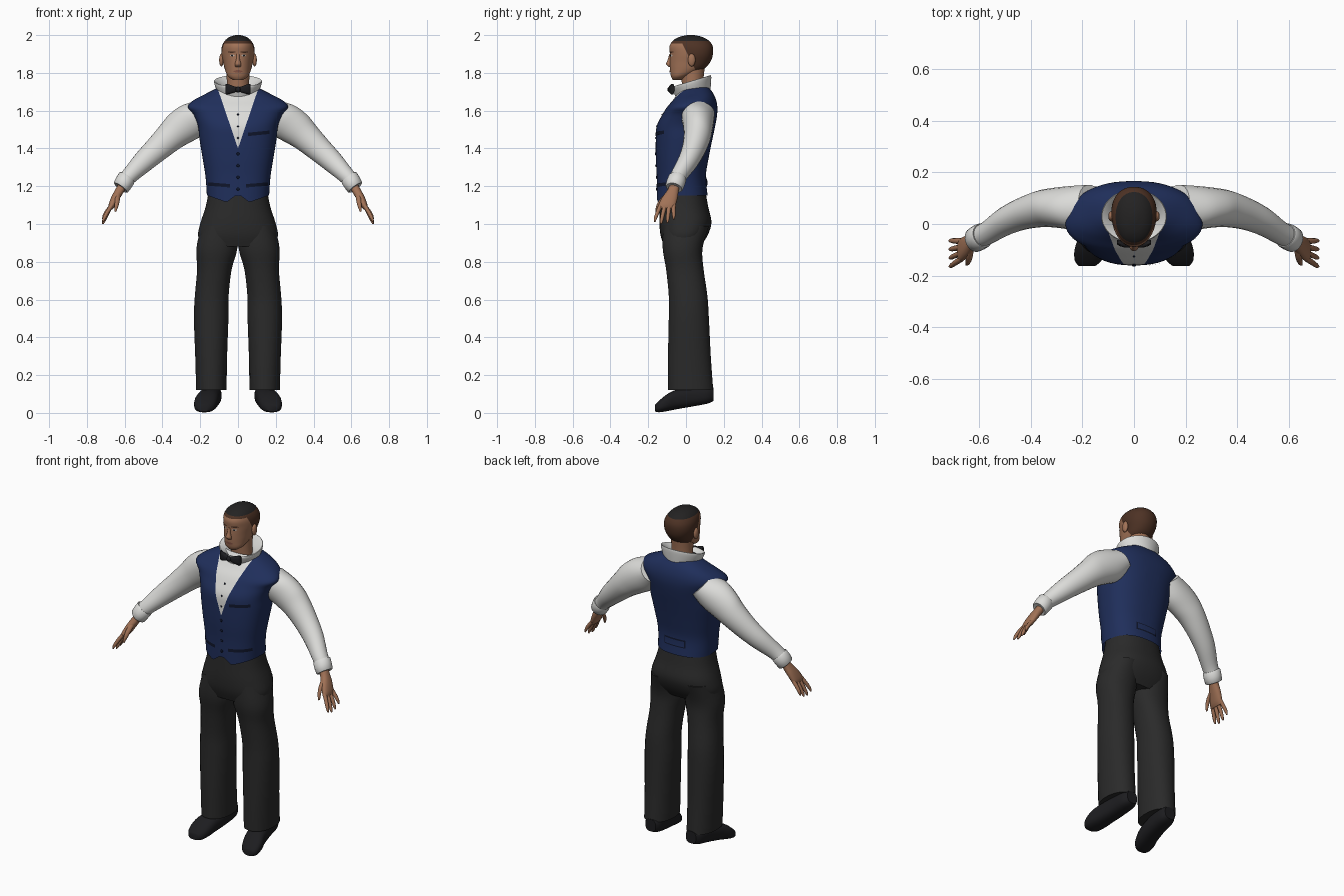
import bpy, bmesh, math
from mathutils import Vector
from mathutils.bvhtree import BVHTree

cube = bpy.data.objects.get("Cube")
if cube:
    bpy.data.objects.remove(cube, do_unlink=True)


def material(name, r, g, b):
    m = bpy.data.materials.new(name)
    m.use_nodes = True
    m.diffuse_color = (r, g, b, 1)
    shader = next(n for n in m.node_tree.nodes if n.type == 'BSDF_PRINCIPLED')
    shader.inputs["Base Color"].default_value = (r, g, b, 1)
    shader.inputs["Roughness"].default_value = .8
    return m


SKIN = material("skin", .36, .17, .095)
LIP = material("lip", .24, .09, .06)
BROWN = material("brown_hair", .075, .032, .018)
BLACK_HAIR = material("black_hair", .017, .016, .016)
WHITE = material("white_cloth", .72, .72, .7)
NAVY = material("navy_cloth", .014, .028, .105)
TRIM = material("dark_navy_trim", .005, .008, .025)
CHARCOAL = material("charcoal_cloth", .023, .023, .023)
BLACK = material("black_leather", .012, .012, .014)
EYE = material("eye_white", .5, .46, .42)

X, Y, Z = Vector((1, 0, 0)), Vector((0, 1, 0)), Vector((0, 0, 1))


def finish(name, bm, mats, angle=50):
    """Turn a bmesh into a smooth shaded object with sharp creases."""
    bmesh.ops.recalc_face_normals(bm, faces=bm.faces)
    mesh = bpy.data.meshes.new(name)
    bm.to_mesh(mesh)
    bm.free()
    for m in mats:
        mesh.materials.append(m)
    for p in mesh.polygons:
        p.use_smooth = True
    mesh.set_sharp_from_angle(angle=math.radians(angle))
    obj = bpy.data.objects.new(name, mesh)
    bpy.context.collection.objects.link(obj)
    return obj


def spline(a, b, c, d, t):
    return b + .5 * t * (c - a + t * (2*a - 5*b + 4*c - d + t * (3*(b - c) + d - a)))


def loft(rows, u=X, v=Y, sides=24, steps=4, power=2, caps=True, flip=1):
    """Skin rows of (x, y, z, u radius, v radius, taper) with smooth sections."""
    rows = [tuple(r) + (0,) * (6 - len(r)) for r in rows]
    last = len(rows) - 1
    path = []
    for i in range(last):
        four = [rows[max(0, min(last, i + k))] for k in (-1, 0, 1, 2)]
        path += [[spline(*p, s / steps) for p in zip(*four)] for s in range(steps)]
    path.append(rows[-1])
    bm = bmesh.new()
    rings = []
    for x, y, z, ru, rv, taper in path:
        ring = []
        for k in range(sides):
            a = math.tau * (k + .5) / sides
            c, s = [math.copysign(abs(w) ** (2 / power), w) for w in (math.cos(a), math.sin(a))]
            p = Vector((x, y, z)) + u * (ru * c * (1 - taper * s)) + v * (rv * s)
            ring.append(bm.verts.new((p.x * flip, p.y, p.z)))
        rings.append(ring)
    for a, b in zip(rings, rings[1:]):
        for k in range(sides):
            n = (k + 1) % sides
            bm.faces.new((a[k], a[n], b[n], b[k]))
    if caps:
        bm.faces.new(rings[0])
        bm.faces.new(rings[-1])
    return bm


def cut(bm, point, normal):
    bmesh.ops.bisect_plane(bm, geom=bm.verts[:] + bm.edges[:] + bm.faces[:],
                           plane_co=point, plane_no=normal, dist=.0005)


def ball(name, centre, size, mat):
    bm = bmesh.new()
    bmesh.ops.create_uvsphere(bm, u_segments=14, v_segments=10, radius=1)
    for p in bm.verts:
        p.co = Vector(centre) + Vector(a * b for a, b in zip(p.co, size))
    return finish(name, bm, [mat])


def surface_y(tree, x, z, side):
    hit = tree.ray_cast(Vector((x, side, z)), Vector((0, -side, 0)))[0]
    return hit.y if hit else 0


def plate(name, tree, x, z, w, h, mat, side=-1, lift=.004, slope=0, pointed=0):
    """Thin patch that follows the front or back of a body surface."""
    bm = bmesh.new()
    bmesh.ops.create_grid(bm, x_segments=8, y_segments=3, size=1)
    for p in bm.verts:
        a, b = p.co.x, p.co.y
        px, pz = x + a * w, z + b * h * (1 - pointed * a * a) + slope * a * w
        p.co = (px, surface_y(tree, px, pz, side) + side * lift, pz)
    return finish(name, bm, [mat])


# Waistcoat with the shirt front showing in its neckline
bm = loft([(0, -.02, 1.15, .165, .135), (0, -.025, 1.25, .172, .13),
           (0, -.02, 1.35, .188, .14), (0, -.01, 1.45, .204, .15),
           (0, 0, 1.52, .212, .155, .02), (0, .02, 1.58, .235, .145, .08),
           (0, .033, 1.62, .26, .133, .15), (0, .045, 1.655, .232, .115, .12),
           (0, .05, 1.69, .17, .095), (0, .05, 1.725, .1, .07)],
          sides=56, power=2.4, caps=False)
for p in bm.verts:
    if p.co.z < 1.151:
        d = abs(p.co.x)
        if p.co.y < -.03:
            p.co.z = 1.16 - .75 * d if d < .06 else 1.115 + .35 * (d - .06)
tip, spread = Vector((0, 0, 1.4)), .34
for s in (-1, 1):
    cut(bm, tip, Vector((s, 0, -spread)).normalized())
for f in bm.faces:
    c = f.calc_center_median()
    f.material_index = int(c.y < .03 and abs(c.x) < spread * (c.z - tip.z))
body = BVHTree.FromBMesh(bm)
finish("waistcoat", bm, [NAVY, WHITE])

# Pockets, back strap and buttons
plate("chest_pocket", body, .11, 1.48, .056, .009, TRIM, slope=.1)
for s, side in ((1, "left"), (-1, "right")):
    plate(side + "_waist_pocket", body, s * .1, 1.207, .058, .009, TRIM, slope=s * .08)
plate("back_strap_border", body, 0, 1.222, .07, .023, TRIM, side=1)
plate("back_strap", body, 0, 1.222, .063, .016, NAVY, side=1, lift=.007)
for i in range(4):
    z = 1.185 + .062 * i
    ball("waistcoat_button", (0, surface_y(body, 0, z, -1), z), (.008, .005, .008), TRIM)
    if i < 3:
        z += .27
        ball("shirt_button", (0, surface_y(body, 0, z, -1), z), (.005, .004, .005), TRIM)

# Shirt collar and neck
finish("collar", loft([(0, .04, 1.685, .1, .09), (0, .035, 1.72, .117, .098),
                       (0, .03, 1.752, .127, .104), (0, .03, 1.755, .118, .096),
                       (0, .03, 1.72, .07, .068), (0, .03, 1.7, .062, .06)],
                      v=Vector((0, 1, .3)), steps=3, sides=32, caps=False), [WHITE])
finish("neck", loft([(0, .045, 1.66, .065, .06), (0, .035, 1.74, .06, .057),
                     (0, .035, 1.83, .062, .065)]), [SKIN])

# Bow tie
for s, side in ((1, "left"), (-1, "right")):
    finish(side + "_bow", loft([(.004, -.08, 1.712, .012, .009), (.03, -.08, 1.713, .02, .012),
                                (.055, -.074, 1.714, .028, .012), (.066, -.07, 1.714, .027, .008)],
                               u=Z, sides=12, power=3, flip=s), [BLACK])
ball("bow_knot", (0, -.086, 1.712), (.014, .013, .015), BLACK)

# Head with cropped hair
bm = loft([(0, -.045, 1.763, .028, .025), (0, -.03, 1.783, .054, .05),
           (0, .005, 1.82, .07, .09, -.05), (0, .022, 1.86, .079, .108, -.08),
           (0, .029, 1.9, .087, .114, -.1), (0, .027, 1.94, .085, .115, -.08),
           (0, .026, 1.97, .07, .096), (0, .025, 1.99, .045, .062),
           (0, .025, 2, .012, .018)], sides=40, power=2.15)
HAIRLINE, CROWN, NAPE = 1.955, 1.968, 1.805
for z in (HAIRLINE, CROWN, NAPE):
    cut(bm, (0, 0, z), Z)
cut(bm, (0, -.02, HAIRLINE), Vector((0, 1, .5)).normalized())
for f in bm.faces:
    c = f.calc_center_median()
    if c.z > CROWN:
        f.material_index = 2
    elif c.z > HAIRLINE or (c.z > NAPE and c.y > -.02 + .5 * (HAIRLINE - c.z)):
        f.material_index = 1
face = BVHTree.FromBMesh(bm)
finish("head", bm, [SKIN, BROWN, BLACK_HAIR])

# Face details
finish("nose", loft([(0, -.08, 1.9, .008, .008), (0, -.086, 1.87, .01, .011),
                     (0, -.089, 1.846, .017, .016), (0, -.083, 1.832, .014, .008)],
                    sides=14), [SKIN])
plate("mouth", face, 0, 1.808, .024, .007, LIP, lift=.003, pointed=.8)
for s, side in ((1, "left"), (-1, "right")):
    plate(side + "_eye", face, s * .031, 1.892, .013, .005, EYE, lift=.002, pointed=.8)
    plate(side + "_iris", face, s * .031, 1.892, .005, .005, BLACK, lift=.004, pointed=.5)
    plate(side + "_brow", face, s * .033, 1.91, .019, .004, BROWN, lift=.004, pointed=.5)
    ball(side + "_ear", (s * .088, .03, 1.868), (.012, .02, .034), SKIN)

# Sleeves, cuffs and hands
across, along_y = Vector((.707, 0, .707)), Vector((.17, .97, -.17))
for s, side in ((1, "left"), (-1, "right")):
    finish(side + "_sleeve", loft([(.16, .07, 1.6, .075, .085), (.23, .062, 1.555, .1, .088),
                                   (.3, .062, 1.51, .095, .08), (.36, .058, 1.46, .08, .072),
                                   (.43, .04, 1.395, .068, .062), (.5, .01, 1.33, .058, .054),
                                   (.57, -.035, 1.26, .045, .045), (.605, -.052, 1.222, .042, .042)],
                                  u=across, v=along_y, flip=s), [WHITE])
    finish(side + "_cuff", loft([(.588, -.045, 1.245, .042, .042), (.59, -.046, 1.242, .049, .049),
                                 (.619, -.062, 1.196, .046, .048), (.621, -.063, 1.193, .035, .036)],
                                u=Vector((.8, 0, .6)), v=along_y, steps=2, flip=s), [WHITE])
    thick = Vector((.9, 0, .42))
    finish(side + "_palm", loft([(.605, -.055, 1.215, .024, .028), (.625, -.068, 1.18, .023, .03),
                                 (.648, -.085, 1.14, .022, .041), (.668, -.1, 1.1, .018, .045),
                                 (.677, -.103, 1.08, .011, .04)],
                                u=thick, power=2.3, flip=s), [SKIN])
    for i, finger in enumerate(("index", "middle", "ring", "little")):
        off = (i - 1.5) * .023
        drop = (.012, 0, .006, .025)[i]
        finish(f"{side}_{finger}_finger",
               loft([(.668, -.1 + off, 1.1, .011, .012),
                     (.69, -.107 + off * 1.2, 1.06 + drop / 2, .011, .011),
                     (.708, -.113 + off * 1.4, 1.02 + drop, .009, .009),
                     (.716, -.115 + off * 1.45, 1.0 + drop, .004, .004)],
                    u=thick, sides=10, steps=3, flip=s), [SKIN])
    finish(side + "_thumb", loft([(.632, -.09, 1.165, .013, .014), (.638, -.125, 1.13, .014, .014),
                                  (.644, -.147, 1.095, .011, .011), (.65, -.157, 1.065, .005, .005)],
                                 u=thick, sides=10, steps=3, flip=s), [SKIN])

# Trousers
finish("trouser_seat", loft([(0, -.015, 1.175, .155, .118), (0, -.01, 1.09, .172, .128),
                             (0, -.003, 1.01, .198, .138), (0, -.01, .94, .212, .125),
                             (0, -.02, .88, .19, .095)], sides=40, power=2.3), [CHARCOAL])
for s, side in ((1, "left"), (-1, "right")):
    finish(side + "_trouser_leg", loft([(.141, .025, .12, .081, .12), (.142, .018, .3, .085, .114),
                                        (.142, .015, .5, .092, .107), (.139, .011, .62, .09, .103),
                                        (.125, -.006, .76, .092, .1), (.112, -.018, .87, .109, .106),
                                        (.1, 0, .99, .095, .122)], power=2.2, flip=s), [CHARCOAL])
    # Shoes pointing slightly down and out
    finish(side + "_shoe", loft([(.134, .145, .098, .034, .036), (.137, .11, .094, .05, .046),
                                 (.144, .03, .085, .054, .052), (.158, -.05, .071, .058, .052),
                                 (.17, -.1, .054, .061, .045), (.178, -.142, .034, .052, .031),
                                 (.182, -.163, .025, .032, .018)],
                                u=X, v=Z, power=2.6, flip=s), [BLACK])
